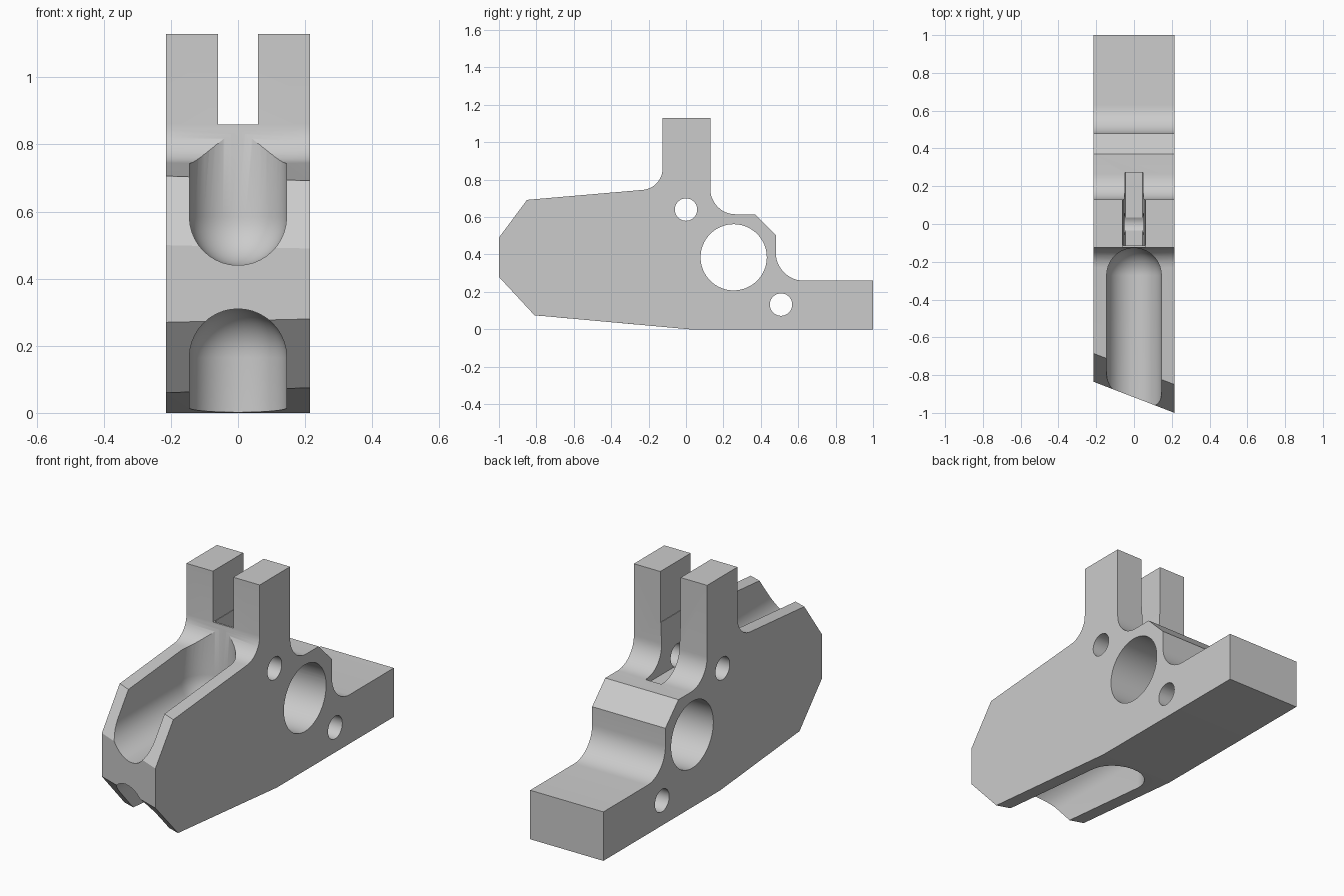
import bpy, bmesh, math
from mathutils import Vector, Matrix

cube = bpy.data.objects.get("Cube")
if cube:
    bpy.data.objects.remove(cube, do_unlink=True)

HALF = 0.215   # half width of the block
SKEW = 0.165   # how far the nose is set back on the right side

grey = bpy.data.materials.new("plain_grey")
grey.use_nodes = True
COLOUR = (0.6, 0.6, 0.6, 1)
grey.diffuse_color = COLOUR
bsdf = next(n for n in grey.node_tree.nodes if n.type == 'BSDF_PRINCIPLED')
bsdf.inputs["Base Color"].default_value = COLOUR


def finish(bm, name):
    bmesh.ops.recalc_face_normals(bm, faces=bm.faces)
    mesh = bpy.data.meshes.new(name)
    bm.to_mesh(mesh)
    bm.free()
    mesh.materials.append(grey)
    obj = bpy.data.objects.new(name, mesh)
    bpy.context.collection.objects.link(obj)
    return obj


def arc(cy, cz, r, start, end, n=12):
    angles = [math.radians(start + (end - start) * i / n) for i in range(n + 1)]
    return [(cy + r * math.cos(a), cz + r * math.sin(a)) for a in angles]


def prism(name, left, right):
    """Closed solid between a left and a right outline of (x, y, z) points."""
    bm = bmesh.new()
    a = [bm.verts.new(p) for p in left]
    b = [bm.verts.new(p) for p in right]
    bm.faces.new(a)
    bm.faces.new(b[::-1])
    for i in range(len(a)):
        j = (i + 1) % len(a)
        bm.faces.new((a[i], b[i], b[j], a[j]))
    return finish(bm, name)


def hull(name, points):
    bm = bmesh.new()
    for p in points:
        bm.verts.new(p)
    res = bmesh.ops.convex_hull(bm, input=bm.verts)
    junk = {v for v in res["geom_interior"] + res["geom_unused"]
            if isinstance(v, bmesh.types.BMVert)}
    bmesh.ops.delete(bm, geom=list(junk), context='VERTS')
    bmesh.ops.dissolve_limit(bm, angle_limit=0.01, verts=bm.verts, edges=bm.edges)
    return finish(bm, name)


def groove(name, y_end, z_axis, z_open, r=0.145):
    """Round-bottomed milled groove running out through the nose."""
    ball = bmesh.new()
    bmesh.ops.create_uvsphere(ball, u_segments=40, v_segments=20, radius=r)
    shape = [v.co.copy() for v in ball.verts]
    ball.free()
    return hull(name, [p + Vector((0, y, z)) for p in shape
                       for y in (y_end - r, -1.4) for z in (z_axis, z_open)])


def cross_hole(name, y, z, r, n):
    bm = bmesh.new()
    place = Matrix.Translation((0, y, z)) @ Matrix.Rotation(math.pi / 2, 4, 'Y')
    bmesh.ops.create_cone(bm, cap_ends=True, segments=n, radius1=r, radius2=r,
                          depth=1, matrix=place)
    return finish(bm, name)


def box(name, x, y0, y1, z0, z1, x_bottom=None):
    xb = x_bottom or x
    return hull(name, [(s * w, y, z) for s in (-1, 1) for y in (y0, y1)
                       for w, z in ((xb, z0), (x, z1))])


# Side profile: nose, tower, stepped back and foot
rest = (arc(-0.24, 0.86, 0.115, -85, 0)
        + [(-0.125, 1.13), (0.13, 1.13)]
        + arc(0.265, 0.75, 0.135, 180, 270)
        + [(0.37, 0.615), (0.48, 0.505)]
        + arc(0.63, 0.41, 0.15, 180, 270)
        + [(1.0, 0.26), (1.0, 0), (0.02, 0)])
nose_left = [(-0.81, 0.075), (-1.0, 0.28), (-1.0, 0.49), (-0.85, 0.692)]
nose_right = [(-0.81 + SKEW, 0.06), (-1.0 + SKEW, 0.27),
              (-1.0 + SKEW, 0.50), (-0.85 + SKEW, 0.706)]
body = prism("bracket_body",
             [(HALF, y, z) for y, z in nose_left + rest],
             [(-HALF, y, z) for y, z in nose_right + rest])

# Cut-outs: grooves, tower slot, pocket behind it and cross holes
cutters = [
    groove("upper_groove", -0.127, 0.585, 1.5),
    groove("lower_groove", 0.0, 0.165, -0.5),
    box("tower_slot", 0.06, -0.3, 0.3, 0.86, 1.3),
    box("slot_pocket", 0.059, -0.115, 0.273, 0.59, 0.9, 0.046),
    cross_hole("main_bore", 0.255, 0.385, 0.177, 64),
    cross_hole("upper_pin_hole", 0.0, 0.64, 0.06, 32),
    cross_hole("lower_pin_hole", 0.508, 0.132, 0.06, 32),
]
for cutter in cutters:
    mod = body.modifiers.new(cutter.name, 'BOOLEAN')
    mod.operation = 'DIFFERENCE'
    mod.solver = 'EXACT'
    mod.object = cutter
    cutter.hide_render = True

# Apply the cuts and remove the cutters
bpy.context.view_layer.update()
evaluated = body.evaluated_get(bpy.context.evaluated_depsgraph_get())
cut_mesh = bpy.data.meshes.new_from_object(evaluated)
body.modifiers.clear()
body.data = cut_mesh
for cutter in cutters:
    bpy.data.objects.remove(cutter, do_unlink=True)

# Smooth the curved walls, keep machined edges sharp
bpy.ops.object.select_all(action='DESELECT')
body.select_set(True)
bpy.context.view_layer.objects.active = body
bpy.ops.object.shade_smooth_by_angle(angle=math.radians(25))
